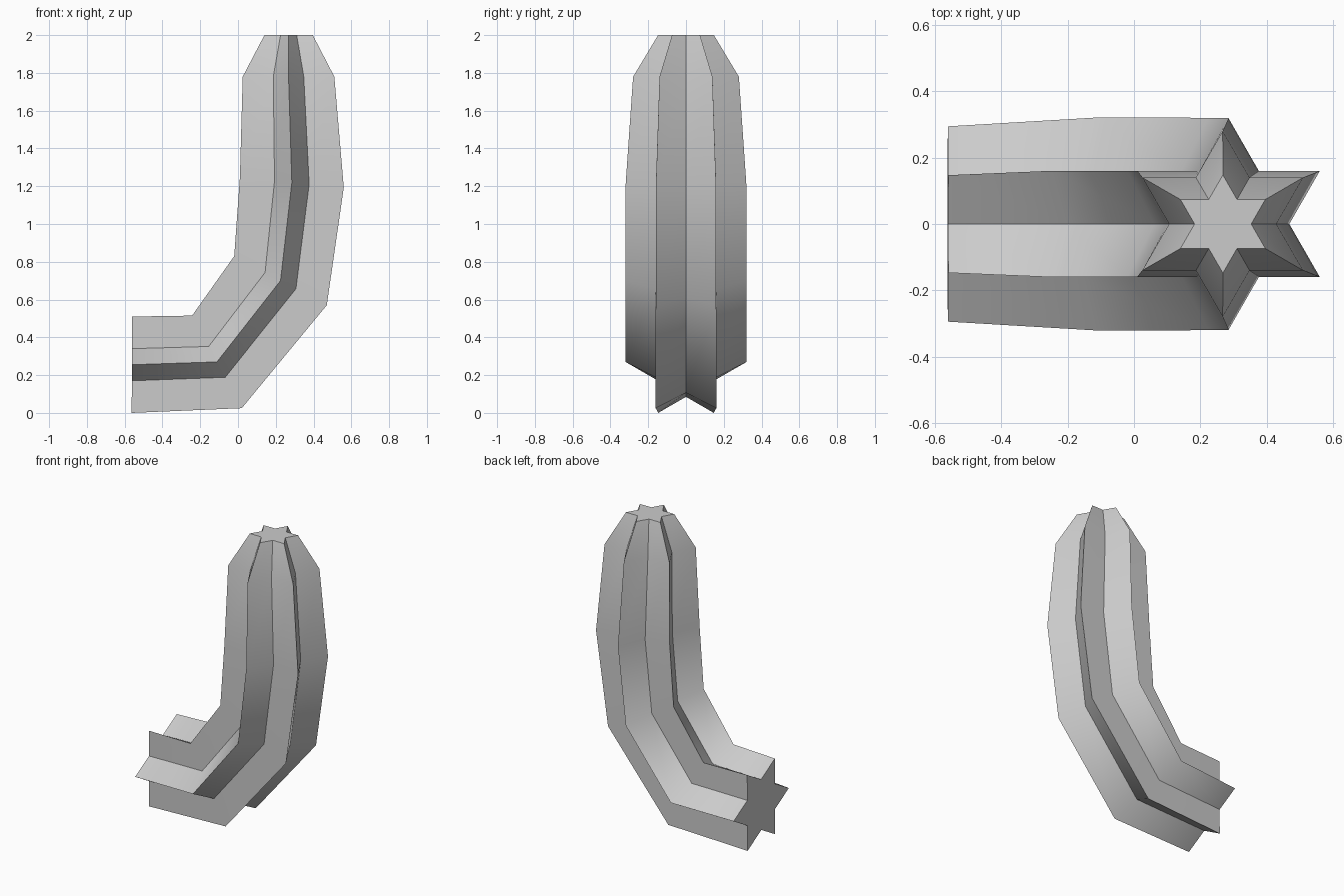
import bpy, bmesh
from math import cos, sin, pi, hypot

if "Cube" in bpy.data.objects:
    bpy.data.objects.remove(bpy.data.objects["Cube"])

# Path stations: inner-bend ridge (x, z) and outer-bend ridge (x, z)
STATIONS = [
    ((-0.56, 0.51), (-0.563, 0.0)),
    ((-0.243, 0.515), (0.02, 0.025)),
    ((-0.02, 0.83), (0.47, 0.57)),
    ((0.01, 1.245), (0.56, 1.193)),
    ((0.025, 1.78), (0.51, 1.78)),
    ((0.14, 2.0), (0.396, 2.0)),
]
POINTS = 6


def star_ring(bm, inner, outer):
    """Six-pointed star section spanning the two ridges, one tip along y."""
    cx, cz = (inner[0] + outer[0]) / 2, (inner[1] + outer[1]) / 2
    dx, dz = outer[0] - inner[0], outer[1] - inner[1]
    span = hypot(dx, dz)
    ux, uz = dx / span, dz / span
    tip = span / 2 / cos(pi / 6)
    ring = []
    for i in range(2 * POINTS):
        a = i * pi / POINTS
        r = tip if i % 2 else tip / 3 ** 0.5
        u, v = r * cos(a), r * sin(a)
        ring.append(bm.verts.new((cx + u * ux, v, cz + u * uz)))
    return ring


# Bent star-section body
bm = bmesh.new()
rings = [star_ring(bm, a, b) for a, b in STATIONS]
n = 2 * POINTS
for lo, hi in zip(rings, rings[1:]):
    for i in range(n):
        j = (i + 1) % n
        bm.faces.new((lo[i], lo[j], hi[j], hi[i])).smooth = True

# Flat end caps
bm.faces.new(rings[0])
bm.faces.new(rings[-1])
bmesh.ops.recalc_face_normals(bm, faces=bm.faces[:])

# Sharp ridges, valleys and cap rims; smooth along the length
for lo, hi in zip(rings, rings[1:]):
    for a, b in zip(lo, hi):
        bm.edges.get((a, b)).smooth = False
for ring in (rings[0], rings[-1]):
    for i in range(n):
        bm.edges.get((ring[i], ring[(i + 1) % n])).smooth = False

mesh = bpy.data.meshes.new("bent_star_body")
bm.to_mesh(mesh)
bm.free()
body = bpy.data.objects.new("bent_star_body", mesh)
bpy.context.collection.objects.link(body)
